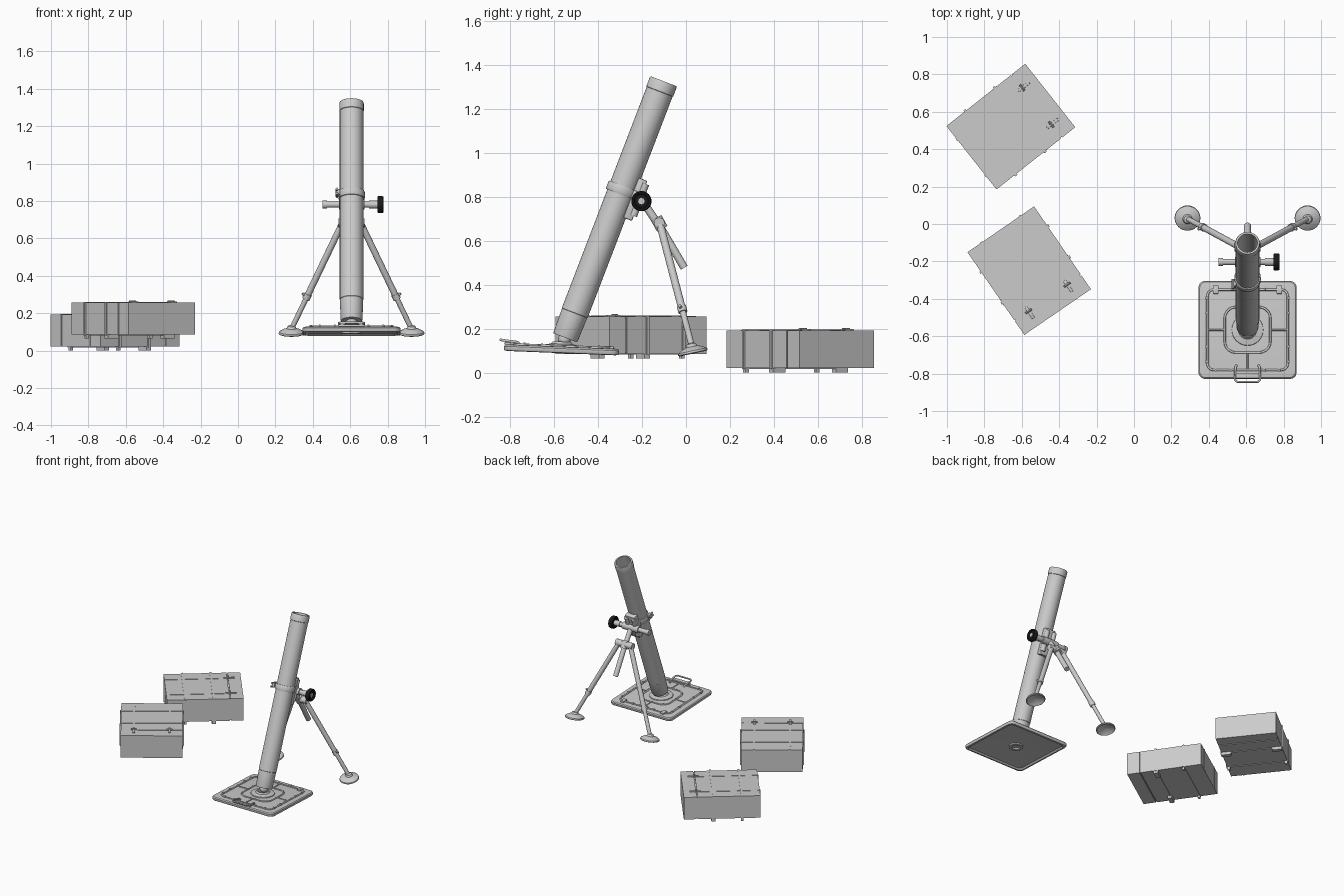
import bpy, bmesh, math
from mathutils import Matrix, Vector

if "Cube" in bpy.data.objects:
    bpy.data.objects.remove(bpy.data.objects["Cube"])

T = Matrix.Translation
R = Matrix.Rotation
I = Matrix.Identity(4)


def finish(name, bm, M=I, angle=35, mat=None):
    bmesh.ops.recalc_face_normals(bm, faces=bm.faces)
    me = bpy.data.meshes.new(name)
    bm.to_mesh(me)
    bm.free()
    ob = bpy.data.objects.new(name, me)
    bpy.context.collection.objects.link(ob)
    ob.matrix_world = M
    if mat:
        me.materials.append(mat)
    bpy.ops.object.select_all(action='DESELECT')
    ob.select_set(True)
    bpy.context.view_layer.objects.active = ob
    if angle:
        bpy.ops.object.shade_smooth_by_angle(angle=math.radians(angle))
    return ob


def loft(name, rings, M=I, closed=False, mat=None):
    """Skin a list of equal-length point rings; cap the ends unless closed."""
    bm = bmesh.new()
    vs = [[bm.verts.new(p) for p in ring] for ring in rings]
    n = len(vs[0])
    for k in range(len(vs) if closed else len(vs) - 1):
        a, b = vs[k], vs[(k + 1) % len(vs)]
        for i in range(n):
            j = (i + 1) % n
            bm.faces.new((a[i], a[j], b[j], b[i]))
    if not closed:
        bm.faces.new(vs[0])
        bm.faces.new(vs[-1])
    return finish(name, bm, M, mat=mat)


def lathe(name, prof, M=I, seg=32, closed=False, mat=None):
    ang = [2 * math.pi * i / seg for i in range(seg)]
    return loft(name, [[(r * math.cos(a), r * math.sin(a), z) for a in ang] for r, z in prof],
                M, closed, mat)


def rod(name, p, q, r, r2=None, seg=20, mat=None):
    p, q = Vector(p), Vector(q)
    d = q - p
    M = T(p) @ d.to_track_quat('Z', 'Y').to_matrix().to_4x4()
    return lathe(name, [(r, 0), (r2 or r, d.length)], M, seg, mat=mat)


def box(name, size, loc, M=I, bevel=0.0):
    bm = bmesh.new()
    bmesh.ops.create_cube(bm, size=1, matrix=T(loc) @ Matrix.Diagonal((*size, 1)))
    if bevel:
        bmesh.ops.bevel(bm, geom=bm.edges[:], offset=bevel, segments=2, affect='EDGES', profile=.5)
    return finish(name, bm, M, angle=30 if bevel else 0)


def rounded(h, r, z, k=5):
    pts = []
    for c in range(4):
        a0 = c * math.pi / 2
        cx = (h - r) * (1 if c in (0, 3) else -1)
        cy = (h - r) * (1 if c < 2 else -1)
        pts += [(cx + r * math.cos(a0 + i * math.pi / 2 / k),
                 cy + r * math.sin(a0 + i * math.pi / 2 / k), z) for i in range(k + 1)]
    return pts


def tube_path(name, pts, r, M=I, cyclic=False):
    cu = bpy.data.curves.new(name, 'CURVE')
    cu.dimensions = '3D'
    cu.bevel_depth = r
    cu.bevel_resolution = 2
    cu.use_fill_caps = True
    sp = cu.splines.new('POLY')
    sp.points.add(len(pts) - 1)
    for s, p in zip(sp.points, pts):
        s.co = (*p, 1)
    sp.use_cyclic_u = cyclic
    ob = bpy.data.objects.new(name, cu)
    bpy.context.collection.objects.link(ob)
    ob.matrix_world = M
    bpy.ops.object.select_all(action='DESELECT')
    ob.select_set(True)
    bpy.context.view_layer.objects.active = ob
    bpy.ops.object.convert(target='MESH')


black = bpy.data.materials.new("black")
black.diffuse_color = (0.01, 0.01, 0.01, 1)
black.use_nodes = True
black.node_tree.nodes["Principled BSDF"].inputs["Base Color"].default_value = black.diffuse_color
X = 0.607

# Barrel: hollow tube with muzzle band and tapered breech
B = T((X, -.55, .159)) @ R(math.radians(-21), 4, 'X')
lathe("barrel", [(.03, .0), (.056, 0), (.059, .008), (.0615, .12), (.063, .122), (.063, 1.2),
                 (.0655, 1.202), (.0655, 1.245), (.063, 1.251), (.053, 1.251), (.053, .15),
                 (.01, .15)], B, 48)
lathe("breech_ball", [(.012, -.034), (.024, -.026), (.03, -.012), (.028, .004)], B, 24)

# Base plate with ridges, socket and handles
P = T((X, -.567, .089)) @ R(math.radians(-2.3), 4, 'X')
loft("base_plate", [rounded(h, r, z) for h, r, z in
     [(.215, .02, .012), (.235, .025, .010), (.245, .03, 0), (.258, .032, .002), (.262, .035, .009),
      (.262, .035, .021), (.256, .032, .028), (.245, .03, .030)]], P)
tube_path("outer_ridge", rounded(.215, .035, .031), .006, P, True)
tube_path("inner_ridge", rounded(.122, .06, .031), .006, P, True)
for k in range(4):
    Q = P @ R(k * math.pi / 2, 4, 'Z')
    tube_path("radial_ridge", [(.122, 0, .03), (.215, 0, .03)], .005, Q)
    for s in (-.17, -.09, .09, .17):
        box("ridge_clip", (.014, .01, .012), (.217, s, .035), Q, .002)
lathe("socket", [(.085, .028), (.083, .036), (.05, .042), (.042, .052), (.034, .052), (.026, .042)], P)
lathe("underside_ring", [(.03, .014), (.03, .002), (.05, .002), (.05, .014)], P, closed=True)
tube_path("carry_handle", [(-.058, -.19, .03), (-.065, -.2, .042), (-.068, -.268, .048), (-.055, -.279, .05),
                           (.055, -.279, .05), (.068, -.268, .048), (.065, -.2, .042), (.058, -.19, .03)],
          .006, P)
box("handle_mount", (.14, .03, .012), (0, -.245, .034), P, .003)
for s in (-1, 1):
    box("rear_lug", (.03, .045, .012), (s * .17, .215, .034), P, .003)

# Barrel clamp, bolts and recoil damper
lathe("clamp_band", [(.061, .70), (.069, .70), (.071, .704), (.071, .736), (.069, .74), (.061, .74)],
      B, 40, closed=True)
box("clamp_lug", (.022, .03, .034), (-.072, -.035, .72), B, .004)
for z in (.708, .732):
    rod("clamp_bolt", B @ Vector((-.078, -.062, z)), B @ Vector((-.078, -.008, z)), .007, seg=10)
box("clamp_yoke", (.10, .05, .04), (0, .075, .72), B, .005)
box("damper_block", (.085, .042, .195), (0, .072, .703), B, .006)
for s in (-1, 1):
    rod("damper_cylinder", B @ Vector((s * .03, .09, .63)), B @ Vector((s * .03, .09, .785)), .018)

# Traverse bar and handwheel
w = (-.203, .781)
rod("traverse_bar", (.468, *w), (.715, *w), .017)
rod("traverse_end", (.452, *w), (.475, *w), .021)
rod("traverse_housing", (.54, *w), (.675, *w), .026)
rod("wheel_shaft", (.70, *w), (.745, *w), .021)
W = T((.745, *w)) @ R(math.pi / 2, 4, 'Y')
lathe("handwheel", [(.014, .006), (.03, .008), (.034, 0), (.042, 0), (.046, .006), (.046, .026),
                    (.042, .032), (.034, .032), (.03, .022), (.014, .024)], W, 32, True, black)
rod("wheel_hub", (.74, *w), (.773, *w), .0145)

# Elevating column and bipod head
rod("elevating_screw", (X, -.19, .77), (X, -.11, .65), .018)
rod("elevating_sleeve", (X, -.118, .665), (X, -.008, .478), .018)
rod("head_collar", (X, -.136, .705), (X, -.108, .655), .027)
rod("head_barrel", (X - .07, -.122, .682), (X + .07, -.122, .682), .024)

# Legs with extension clamps and dished feet
for s, side in ((-1, "left"), (1, "right")):
    top = Vector((X + s * .045, -.122, .69))
    bot = Vector((X + s * .321, .028, .115))
    mid = top.lerp(bot, .70)
    rod(side + "_leg_upper", top, mid, .0175)
    rod(side + "_leg_lower", mid, bot, .014)
    rod(side + "_leg_clamp", top.lerp(bot, .675), top.lerp(bot, .72), .021)
    rod(side + "_clamp_knob", mid, mid + Vector((s * .025, -.012, .018)), .007, seg=12)
    F = T((X + s * .321, .03, .1)) @ R(math.radians(12), 4, 'X')
    lathe(side + "_foot", [(.012, .008), (.05, -.004), (.064, -.013), (.069, -.009), (.067, 0), (.045, .013),
                           (.026, .019), (.02, .032), (.01, .036)], F)


# Ammunition crates: body, end cap, straps, latches and feet
def crate(tag, loc, ang):
    M = T(loc) @ R(math.radians(ang), 4, 'Z')
    z0, z1 = .022, .192
    zc, h = (z0 + z1) / 2, z1 - z0
    box(tag + "_body", (.440, .432, h), (-.049, 0, zc), M)
    box(tag + "_end_cap", (.090, .432, h), (.223, 0, zc), M)
    box(tag + "_seal", (.03, .42, h - .012), (.174, 0, zc), M)
    for u in (-.14, .06):
        box(tag + "_top_strap", (.014, .446, .006), (u, 0, z1 + .001), M)
        box(tag + "_bottom_strap", (.014, .446, .006), (u, 0, z0 - .001), M)
        for v in (-1, 1):
            box(tag + "_side_strap", (.014, .01, h), (u, v * .219, zc), M)
    for v in (-1, 1):
        box(tag + "_long_strip", (.44, .014, .004), (-.049, v * .125, z1 + .0005), M)
        box(tag + "_rear_strip", (.006, .014, h), (-.270, v * .125, zc), M)
        box(tag + "_narrow_foot", (.016, .02, .026), (-.14, v * .205, .013), M)
        box(tag + "_wide_foot", (.03, .07, .022), (.06, v * .182, .011), M)
        box(tag + "_latch", (.075, .016, .008), (.185, v * .125, z1 + .003), M, .002)
        rod(tag + "_latch_pin", M @ Vector((.176, v * .125 - .02, z1 + .006)),
            M @ Vector((.176, v * .125 + .02, z1 + .006)), .006, seg=10)


crate("rear_crate", (-.658, .521, 0), 38.3)
crate("front_crate", (-.56, -.25, .064), -55.5)
